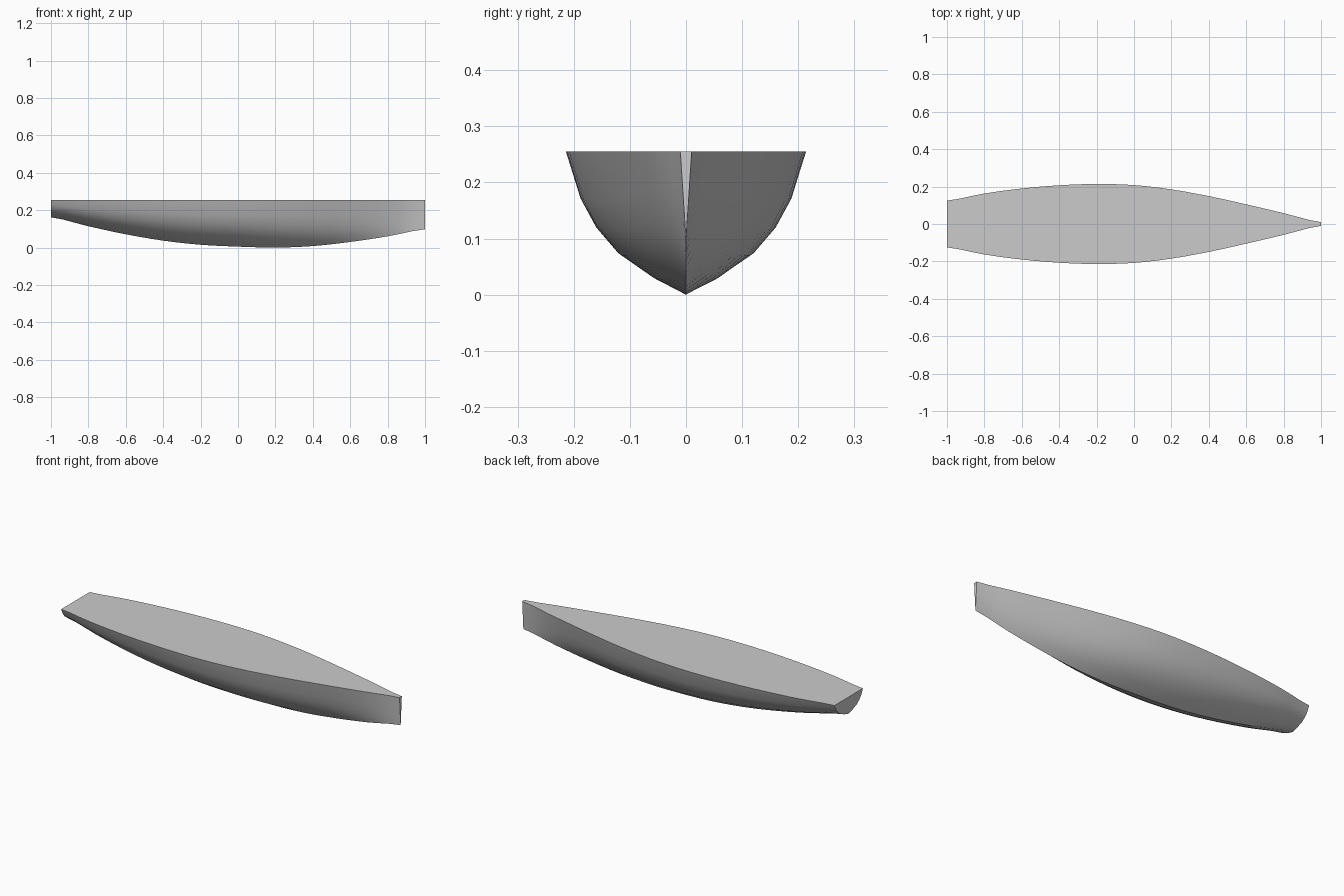
import bpy
import bmesh
import math

cube = bpy.data.objects.get("Cube")
if cube:
    bpy.data.objects.remove(cube, do_unlink=True)

DECK_Z = 0.255

# Stations from stern to bow: x, half beam, keel height, roundness (0 is a plain V)
STATIONS = [
    (-1.0, 0.125, 0.162, 1.0), (-0.8, 0.163, 0.114, 1.0),
    (-0.6, 0.190, 0.071, 1.0), (-0.4, 0.207, 0.037, 1.0),
    (-0.2, 0.214, 0.015, 1.0), (0.0, 0.208, 0.005, 1.0),
    (0.2, 0.185, 0.0, 0.93), (0.4, 0.149, 0.008, 0.8),
    (0.6, 0.105, 0.030, 0.58), (0.8, 0.058, 0.060, 0.3),
    (1.0, 0.010, 0.098, 0.0),
]

# Half section from keel to deck: outward fraction, height fraction
SECTION = [(0, 0), (0.29, 0.11), (0.57, 0.27), (0.75, 0.45), (0.88, 0.66), (1, 1)]


def spline(a, b, c, d, t):
    """Smooth interpolation between b and c."""
    return b + 0.5 * t * (c - a + t * (2*a - 5*b + 4*c - d + t * (3*(b - c) + d - a)))


def fair_stations(steps):
    last = len(STATIONS) - 1
    for i in range(last):
        quad = [STATIONS[min(max(i + k, 0), last)] for k in (-1, 0, 1, 2)]
        for s in range(steps):
            t = s / steps
            x = quad[1][0] + t * (quad[2][0] - quad[1][0])
            yield (x, *(spline(*(q[k] for q in quad), t) for k in (1, 2, 3)))
    yield STATIONS[-1]


def section_ring(bm, x, beam, keel, roundness):
    half = []
    for out, up in SECTION:
        y = beam * (up + (out - up) * roundness)
        half.append((y, keel + up * (DECK_Z - keel)))
    outline = [(-y, z) for y, z in reversed(half)] + half[1:]
    return [bm.verts.new((x, y, z)) for y, z in outline]


# Solid hull lofted through the sections
bm = bmesh.new()
rings = [section_ring(bm, *station) for station in fair_stations(3)]
for a, b in zip(rings, rings[1:]):
    for j in range(len(a) - 1):
        bm.faces.new((a[j], b[j], b[j + 1], a[j + 1]))

# Flat deck, stern transom and narrow stem
bm.faces.new([r[0] for r in rings] + [r[-1] for r in reversed(rings)])
bm.faces.new(rings[0])
bm.faces.new(rings[-1])
bmesh.ops.recalc_face_normals(bm, faces=bm.faces)

mesh = bpy.data.meshes.new("hull")
bm.to_mesh(mesh)
bm.free()
hull = bpy.data.objects.new("hull", mesh)
bpy.context.collection.objects.link(hull)

# Plain grey finish
grey = bpy.data.materials.new("plain_grey")
grey.use_nodes = True
colour = (0.6, 0.6, 0.6, 1)
grey.diffuse_color = colour
grey.node_tree.nodes["Principled BSDF"].inputs["Base Color"].default_value = colour
mesh.materials.append(grey)

# Smooth sides with crisp deck, transom and stem edges
bpy.context.view_layer.objects.active = hull
hull.select_set(True)
bpy.ops.object.shade_smooth_by_angle(angle=math.radians(35))
